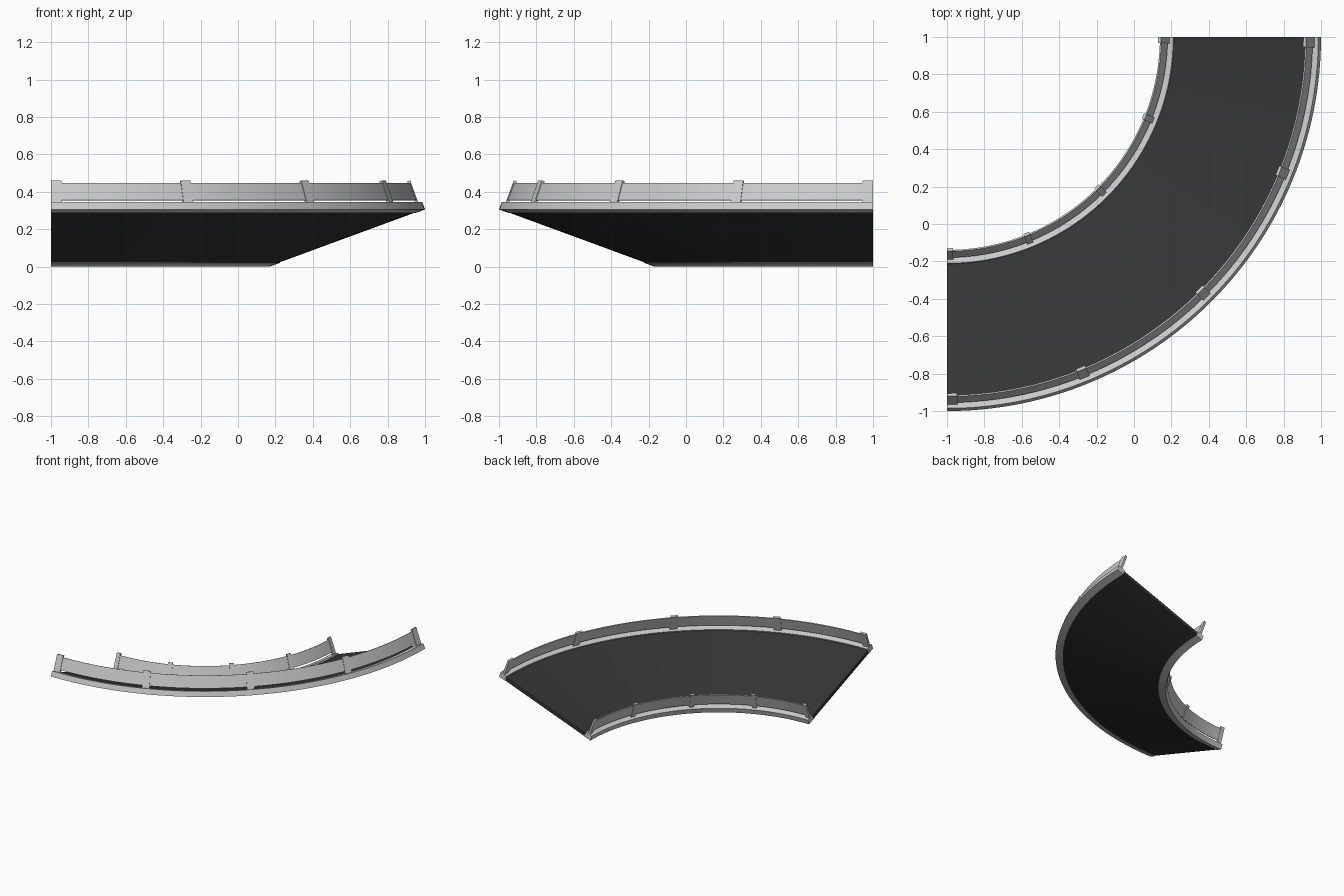
import bpy, bmesh, math

if "Cube" in bpy.data.objects:
    bpy.data.objects.remove(bpy.data.objects["Cube"])

CX, CY = -1.0, 1.0                 # centre of the quarter turn
R0, R1, RISE = 1.17, 2.0, 0.305    # inner / outer radius and height of the bank
TILT = math.atan2(RISE, R1 - R0)
LENGTH = math.hypot(RISE, R1 - R0)
CURB_W, CURB_H = 0.058, 0.043


def place(u, v, deg):
    """u runs up the bank, v is normal to it, deg sweeps round the turn."""
    r = R0 + u * math.cos(TILT) - v * math.sin(TILT)
    z = u * math.sin(TILT) + v * math.cos(TILT)
    a = math.radians(deg)
    return (CX + r * math.sin(a), CY - r * math.cos(a), z)


def add_sweep(bm, u0, u1, v0, v1, a0, a1, steps):
    """Rectangular section swept from angle a0 to a1, with end caps."""
    section = [(u0, v0), (u1, v0), (u1, v1), (u0, v1)]
    rings = []
    for i in range(steps + 1):
        d = a0 + (a1 - a0) * i / steps
        rings.append([bm.verts.new(place(u, v, d)) for u, v in section])
    for a, b in zip(rings, rings[1:]):
        for k in range(4):
            n = (k + 1) % 4
            bm.faces.new((a[k], a[n], b[n], b[k]))
    bm.faces.new(rings[0][::-1])
    bm.faces.new(rings[-1])


def make(name, parts, mat=None):
    bm = bmesh.new()
    for p in parts:
        add_sweep(bm, *p)
    bmesh.ops.recalc_face_normals(bm, faces=bm.faces[:])
    me = bpy.data.meshes.new(name)
    bm.to_mesh(me)
    bm.free()
    ob = bpy.data.objects.new(name, me)
    bpy.context.collection.objects.link(ob)
    if mat:
        me.materials.append(mat)
    bpy.ops.object.select_all(action='DESELECT')
    ob.select_set(True)
    bpy.context.view_layer.objects.active = ob
    bpy.ops.object.shade_smooth_by_angle(angle=math.radians(30))
    return ob


asphalt = bpy.data.materials.new("asphalt")
asphalt.diffuse_color = (0.035, 0.035, 0.035, 1)
asphalt.use_nodes = True
asphalt.node_tree.nodes["Principled BSDF"].inputs["Base Color"].default_value = asphalt.diffuse_color

# Banked road slab between the curbs
make("road", [(CURB_W, LENGTH - CURB_W, 0.003, 0.032, 0, 90, 64)], asphalt)

POSTS = (0.82, 22, 45, 68, 89.18)
for side, u in (("inner", 0.0), ("outer", LENGTH - CURB_W)):
    mid = u + CURB_W / 2
    # Edge curb
    make(side + "_curb", [(u, u + CURB_W, 0, CURB_H, 0, 90, 64)])
    # Guard rail floating just above the curb
    make(side + "_guard_rail", [(mid - 0.004, mid + 0.004, 0.062, 0.159, 0, 90, 64)])
    # Guard rail posts
    make(side + "_posts", [(mid - 0.008, mid + 0.008, CURB_H - 0.004, 0.174,
                            d - 0.82, d + 0.82, 1) for d in POSTS])
